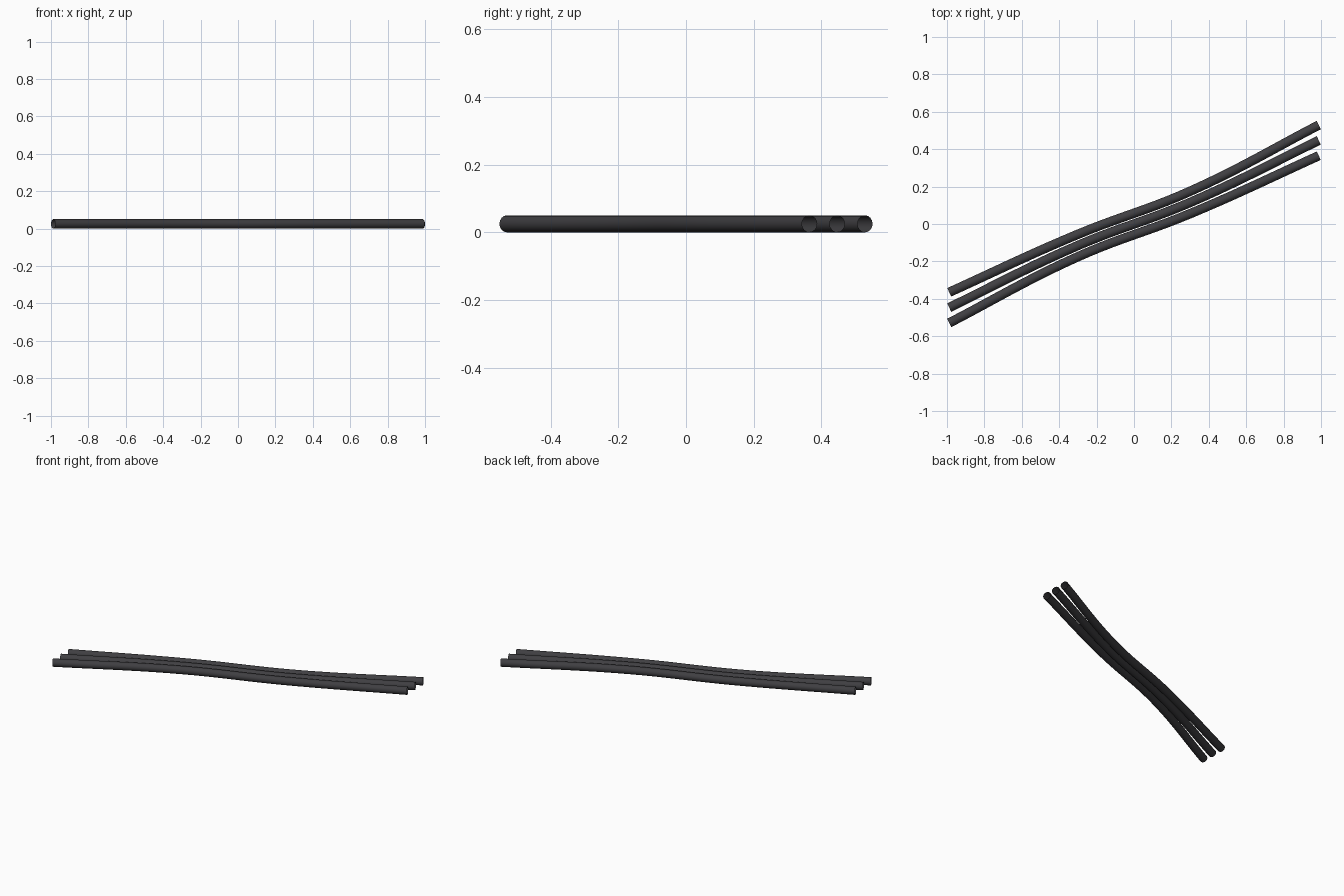
import bpy
from mathutils import Vector

cube = bpy.data.objects.get("Cube")
if cube:
    bpy.data.objects.remove(cube, do_unlink=True)

RADIUS = 0.025

# Dark rubber colour
rubber = bpy.data.materials.new("dark_rubber")
rubber.use_nodes = True
colour = (0.05, 0.049, 0.054, 1)
rubber.diffuse_color = colour
rubber.node_tree.nodes["Principled BSDF"].inputs["Base Color"].default_value = colour


def make_cable(name, points):
    """Open round tube swept along a gently bent path."""
    curve = bpy.data.curves.new(name, "CURVE")
    curve.dimensions = "3D"
    curve.bevel_depth = RADIUS
    curve.bevel_resolution = 6
    curve.resolution_u = 10
    spline = curve.splines.new("BEZIER")
    spline.bezier_points.add(len(points) - 1)
    for i, (x, y) in enumerate(points):
        p = spline.bezier_points[i]
        p.co = Vector((x, y, RADIUS))
        kind = "VECTOR" if i in (0, len(points) - 1) else "AUTO"
        p.handle_left_type = p.handle_right_type = kind
    obj = bpy.data.objects.new(name, curve)
    bpy.context.collection.objects.link(obj)
    bpy.ops.object.select_all(action="DESELECT")
    bpy.context.view_layer.objects.active = obj
    obj.select_set(True)
    bpy.ops.object.convert(target="MESH")
    obj = bpy.context.object
    obj.name = name
    obj.data.materials.clear()
    obj.data.materials.append(rubber)
    bpy.ops.object.shade_smooth_by_angle()


# Three cables squeezed together in the middle and fanned at the ends
for name, side in (("back_cable", 1), ("middle_cable", 0), ("front_cable", -1)):
    make_cable(name, [
        (-0.988, -0.447 + 0.082 * side),
        (-0.3, -0.115 + 0.06 * side),
        (0.3, 0.115 + 0.06 * side),
        (0.988, 0.447 + 0.082 * side),
    ])
